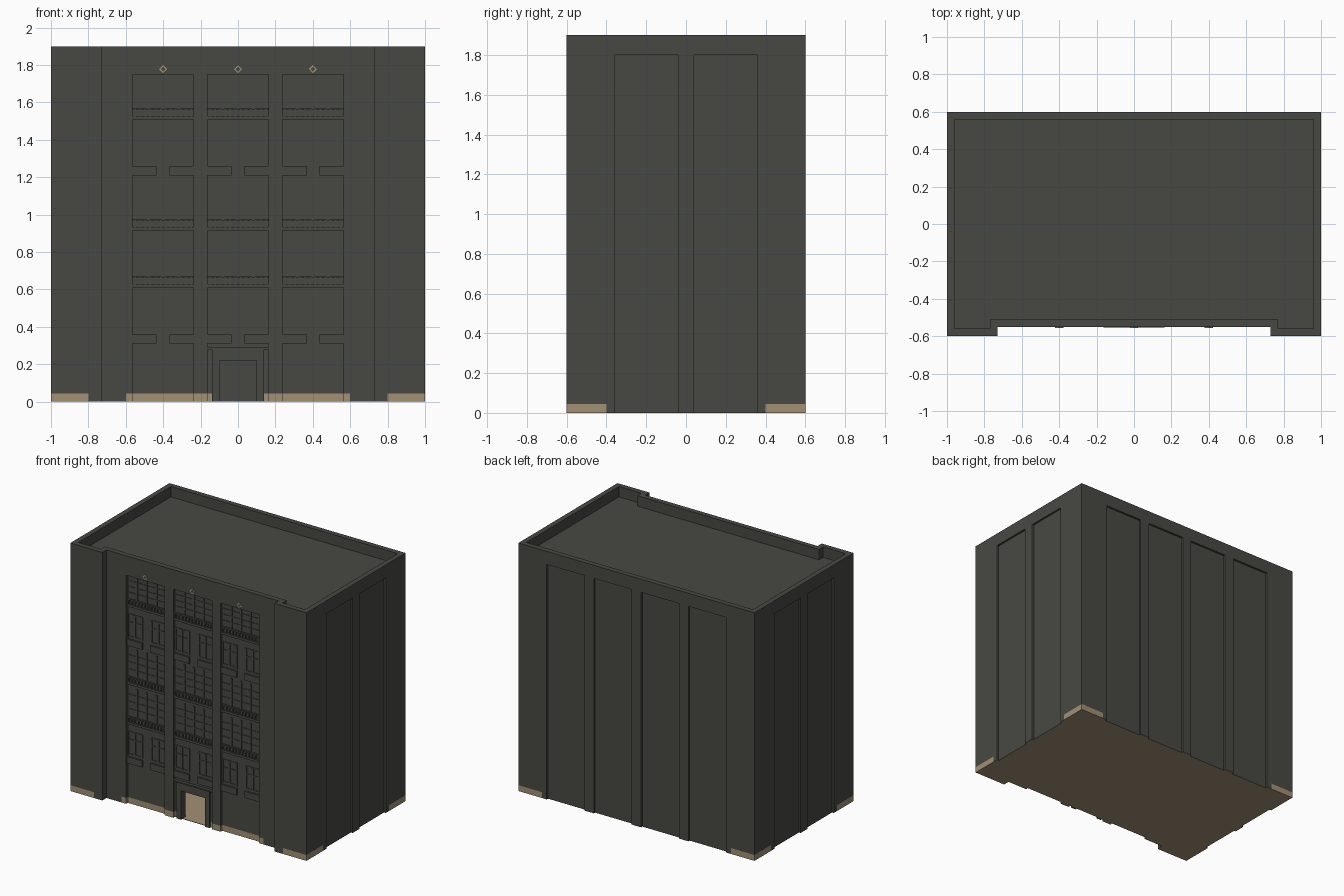
import bpy, bmesh, math
from mathutils import Vector

if "Cube" in bpy.data.objects:
    bpy.data.objects.remove(bpy.data.objects["Cube"])


def material(name, rgb):
    m = bpy.data.materials.new(name)
    m.diffuse_color = (*rgb, 1)
    m.use_nodes = True
    m.node_tree.nodes["Principled BSDF"].inputs["Base Color"].default_value = m.diffuse_color
    return m


DARK = material("dark stone", (0.064, 0.064, 0.055))
BEIGE = material("beige stone", (0.36, 0.28, 0.176))


def finish(name, bm, *mats):
    bmesh.ops.recalc_face_normals(bm, faces=bm.faces[:])
    me = bpy.data.meshes.new(name)
    bm.to_mesh(me)
    bm.free()
    ob = bpy.data.objects.new(name, me)
    bpy.context.collection.objects.link(ob)
    for m in mats:
        me.materials.append(m)
    return ob


def boxes(name, items, *mats):
    """One mesh made of boxes (x0, x1, y0, y1, z0, z1)."""
    bm = bmesh.new()
    for x0, x1, y0, y1, z0, z1 in items:
        vs = bmesh.ops.create_cube(bm, size=1)["verts"]
        for v in vs:
            v.co = Vector(((x0 + x1) / 2 + v.co.x * (x1 - x0),
                           (y0 + y1) / 2 + v.co.y * (y1 - y0),
                           (z0 + z1) / 2 + v.co.z * (z1 - z0)))
    return finish(name, bm, *mats)


def prism(name, pts, z0, z1, *mats):
    """Footprint extruded upward."""
    bm = bmesh.new()
    f = bm.faces.new([bm.verts.new((x, y, z0)) for x, y in pts])
    up = bmesh.ops.extrude_face_region(bm, geom=[f])["geom"]
    for v in up:
        if isinstance(v, bmesh.types.BMVert):
            v.co.z = z1
    return finish(name, bm, *mats)


def footprint(w, back, wing, mid, notch):
    half = [(notch, mid), (notch, wing), (w, wing), (w, back)]
    return half + [(-x, y) for x, y in reversed(half)]


def cut(ob, cutter):
    cutter.hide_render = True
    mod = ob.modifiers.new("cut", "BOOLEAN")
    mod.operation, mod.solver, mod.object = "DIFFERENCE", "EXACT", cutter
    bpy.context.view_layer.objects.active = ob
    bpy.ops.object.modifier_apply(modifier=mod.name)
    bpy.data.objects.remove(cutter, do_unlink=True)


BAYS = (-0.4, 0.0, 0.4)
HALF = 0.163          # half width of a window bay
BACK = -0.53          # back plane of the bays

# Hollow building with sunken roof and wall panels
body = prism("building_walls", footprint(1, 0.6, -0.6, -0.55, 0.73), 0, 1.9, DARK, BEIGE)
cut(body, prism("roof_cutter", footprint(0.96, 0.56, -0.56, -0.51, 0.77), 1.82, 2.0))
panels = [(c - HALF, c + HALF, -0.58, BACK, -0.1, 1.75) for c in BAYS]
panels += [(c - 0.16, c + 0.16, 0.585, 0.7, -0.1, 1.8) for c in (-0.6, -0.2, 0.2, 0.6)]
for s in (-1, 1):
    xs = sorted((s * 0.985, s * 1.1))
    panels += [(*xs, c - 0.16, c + 0.16, -0.1, 1.8) for c in (-0.2, 0.2)]
cut(body, boxes("panel_cutter", panels))
cut(body, boxes("cavity_cutter", [(-0.94, 0.94, -0.49, 0.55, 0.003, 1.8)]))
cut(body, boxes("door_cutter", [(-0.1, 0.1, -0.57, -0.47, 0.003, 0.22)]))

# Beige base patches, floor and underside
bm = bmesh.new()
bm.from_mesh(body.data)
bmesh.ops.bisect_plane(bm, geom=bm.verts[:] + bm.edges[:] + bm.faces[:],
                       plane_co=(0, 0, 0.045), plane_no=(0, 0, 1))
for axis, spots in ((0, (0.14, 0.6, 0.8)), (1, (0.4,))):
    for d in [s * p for p in spots for s in (-1, 1)]:
        low = [f for f in bm.faces if 0.003 < f.calc_center_median().z < 0.045]
        geom = set(low)
        for f in low:
            geom.update(f.edges)
            geom.update(f.verts)
        no = Vector((0, 0, 0))
        no[axis] = 1
        bmesh.ops.bisect_plane(bm, geom=list(geom), plane_co=no * d, plane_no=no)
bm.normal_update()
for f in bm.faces:
    c, n = f.calc_center_median(), f.normal
    x, y = abs(c.x), abs(c.y)
    flat = abs(n.z) > 0.9 and c.z < 0.01
    corner = (x > 0.8 and y > 0.59) or (x > 0.99 and y > 0.4)
    front = c.y < -0.5 and 0.14 < x < 0.6
    f.material_index = int(flat or (c.z < 0.045 and (corner or front)))
bm.to_mesh(body.data)
bm.free()

# Window details of the three bays
bars, sills, balusters, spandrels = [], [], [], []
y0, y1 = BACK - 0.006, BACK + 0.002
for c in BAYS:
    l, r = c - HALF, c + HALF
    # Storeys with gridded windows and small balusters
    for z, top in ((0.61, 0.89), (0.915, 1.19), (1.51, 1.75)):
        sills.append((l, r, BACK - 0.012, y1, z, z + 0.018))
        sills.append((l, r, BACK - 0.01, y1, z + 0.05, z + 0.06))
        for i in range(12):
            x = l + (i + 0.5) * 2 * HALF / 12
            balusters.append((x - 0.004, x + 0.004, BACK - 0.008, y1, z + 0.018, z + 0.05))
        for i in range(1, 4):
            x = l + i * 2 * HALF / 4
            bars.append((x - 0.006, x + 0.006, y0, y1, z + 0.06, top))
        for i in range(1, 4):
            h = z + 0.06 + i * (top - z - 0.06) / 4
            bars.append((l, r, y0 + 0.002, y1, h - 0.004, h + 0.004))
    # Storeys with tall windows over paired panels
    for z in (0.31, 1.21):
        for a, b in ((l, c - 0.035), (c + 0.035, r)):
            spandrels.append((a, b, BACK - 0.012, y1, z, z + 0.05))
            m = (a + b) / 2
            for x in (a + 0.006, m, b - 0.006):
                bars.append((x - 0.006, x + 0.006, y0, y1, z + 0.07, z + 0.24))
            for h in (z + 0.07, z + 0.18, z + 0.24):
                bars.append((a, b, y0 + 0.002, y1, h - 0.005, h + 0.005))
boxes("window_bars", bars, DARK)
boxes("window_sills", sills, DARK)
boxes("balusters", balusters, DARK)
boxes("spandrel_panels", spandrels, DARK)

# Door surround and canopy
boxes("door_surround", [(-0.14, -0.1, -0.545, y1, 0, 0.28), (0.1, 0.14, -0.545, y1, 0, 0.28),
                        (-0.1, 0.1, -0.545, y1, 0.22, 0.28)], DARK)
boxes("door_canopy", [(-HALF, HALF, -0.553, y1, 0.28, 0.29)], DARK)


# Diamond ornaments above the bays
def diamond(name, x, size, front, mat):
    bm = bmesh.new()
    bmesh.ops.create_cone(bm, cap_ends=True, segments=4, radius1=size, radius2=size,
                          depth=front)
    for v in bm.verts:
        v.co = Vector((x + v.co.x, -0.55 - v.co.z, 1.778 + v.co.y))
    finish(name, bm, mat)


for c in BAYS:
    diamond("diamond_frame", c, 0.022, 0.01, BEIGE)
    diamond("diamond_centre", c, 0.013, 0.012, DARK)
